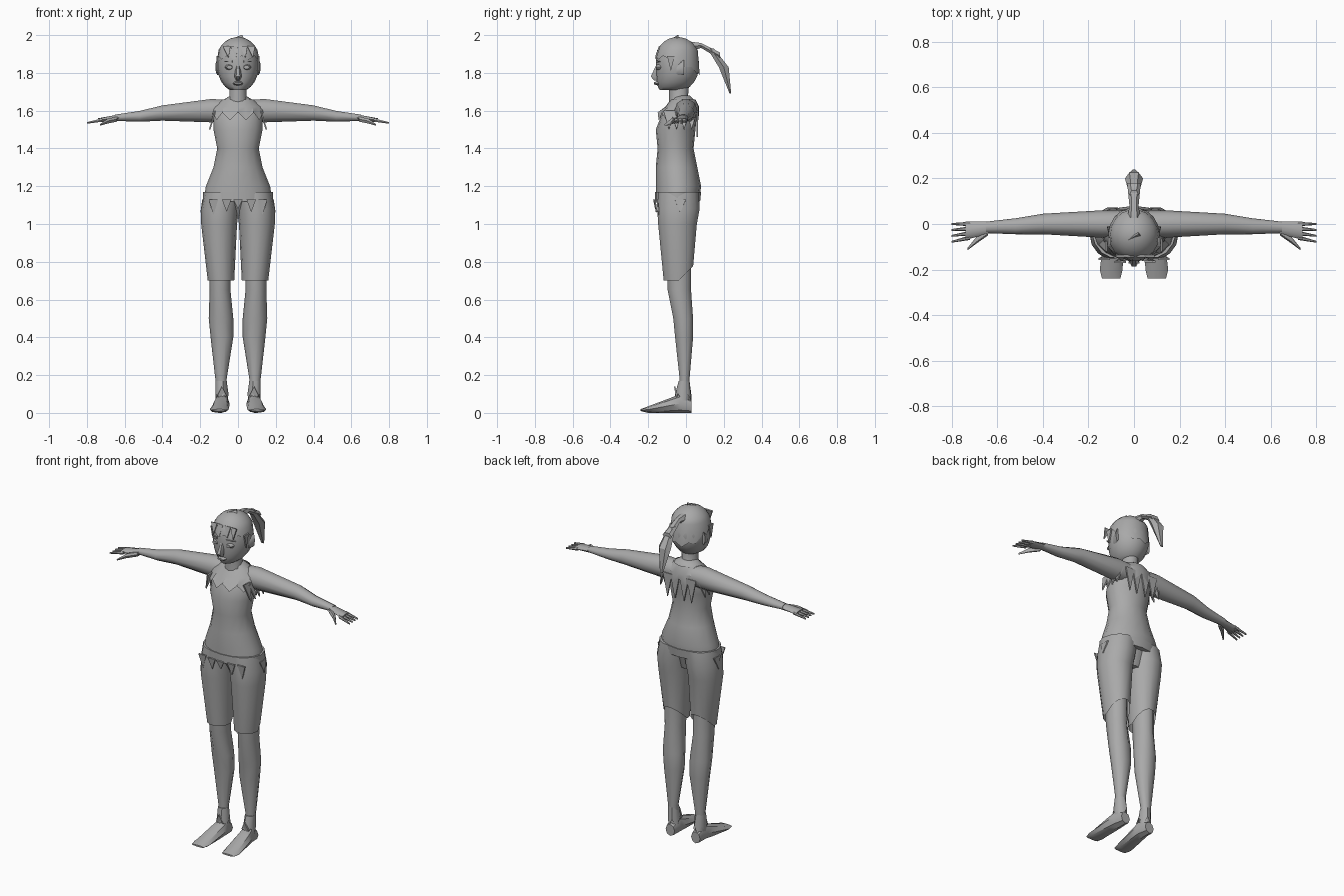
import bpy, bmesh, math
from math import sin, cos, radians
from mathutils import Vector

if "Cube" in bpy.data.objects:
    bpy.data.objects.remove(bpy.data.objects["Cube"], do_unlink=True)

grey = bpy.data.materials.new("plain grey")
grey.use_nodes = True
tone = (.4, .4, .4, 1)
grey.diffuse_color = tone
grey.node_tree.nodes["Principled BSDF"].inputs["Base Color"].default_value = tone


def finish(name, bm, mirror=False, angle=50):
    bmesh.ops.recalc_face_normals(bm, faces=bm.faces)
    mesh = bpy.data.meshes.new(name)
    bm.to_mesh(mesh)
    bm.free()
    obj = bpy.data.objects.new(name, mesh)
    bpy.context.collection.objects.link(obj)
    mesh.materials.append(grey)
    bpy.ops.object.select_all(action='DESELECT')
    obj.select_set(True)
    bpy.context.view_layer.objects.active = obj
    bpy.ops.object.shade_smooth_by_angle(angle=radians(angle))
    if mirror:
        obj.modifiers.new("mirror", 'MIRROR').use_mirror_merge = False


def ring(at, wide, low, high, mid=0):
    """An oval cross-section: middle and half width one way, limits the other."""
    return at, mid, wide, (low + high) / 2, (high - low) / 2


def loft(name, axis, rings, sides=12, mirror=False, edge=None, caps=True, angle=50):
    """Skin oval rings along an axis; edge(point, index) reshapes the first ring."""
    bm = bmesh.new()
    loops = []
    for at, mid, wide, centre, deep in rings:
        loop = []
        for i in range(sides):
            turn = math.tau * i / sides
            a, b = mid + wide * cos(turn), centre + deep * sin(turn)
            p = Vector({'z': (a, b, at), 'x': (at, a, b), 'y': (a, at, b)}[axis])
            if edge and not loops:
                p = edge(p, i)
            loop.append(bm.verts.new(p))
        loops.append(loop)
    for lower, upper in zip(loops, loops[1:]):
        for i in range(sides):
            j = (i + 1) % sides
            bm.faces.new((lower[i], lower[j], upper[j], upper[i]))
    if caps:
        bm.faces.new(loops[-1])
        if not edge:
            bm.faces.new(loops[0])
    finish(name, bm, mirror, angle)


def shard(name, root, side, point, mirror=False):
    """A thin pointed scrap: root centre, half-width vector, offset to the tip."""
    root, side, point = Vector(root), Vector(side), Vector(point)
    normal = side.cross(point).normalized() * .004
    corners = (root - side, root + side, root + point)
    bm = bmesh.new()
    front = [bm.verts.new(p + normal) for p in corners]
    back = [bm.verts.new(p - normal) for p in corners]
    bm.faces.new(front)
    bm.faces.new(back[::-1])
    for i in range(len(corners)):
        bm.faces.new((front[i - 1], front[i], back[i], back[i - 1]))
    finish(name, bm, mirror)


# Head: a ball with a flat face and a jaw that narrows to a forward chin
head = []
for degrees in range(-70, 90, 15):
    rise, girth = sin(radians(degrees)), cos(radians(degrees))
    flat = girth ** (.2 if rise < 0 else .6)
    head.append(ring(at=1.84 + .14 * rise, wide=.11 * girth ** .9,
                     low=-.05 - .11 * flat, high=-.05 + .12 * girth))
loft("head", 'z', head, sides=16)
loft("neck", 'z', [ring(at=1.62, wide=.07, low=-.09, high=.04),
                   ring(at=1.67, wide=.045, low=-.09, high=.01),
                   ring(at=1.78, wide=.045, low=-.09, high=.02)])
loft("nose", 'z', [ring(at=1.76, wide=.01, low=-.17, high=-.14),
                   ring(at=1.78, wide=.02, low=-.19, high=-.14),
                   ring(at=1.84, wide=.01, low=-.16, high=-.14)], sides=6)
loft("lips", 'y', [ring(at=-.17, wide=.02, low=1.74, high=1.75),
                   ring(at=-.14, wide=.03, low=1.73, high=1.76)], sides=8)
loft("eye", 'y', [ring(at=-.16, mid=.045, wide=.015, low=1.82, high=1.84),
                  ring(at=-.13, mid=.045, wide=.025, low=1.81, high=1.85)],
     sides=8, mirror=True)
shard("eyebrow", root=(.03, -.155, 1.86), side=(0, 0, .006), point=(.05, .02, 0), mirror=True)
loft("ear", 'y', [ring(at=-.05, mid=.1, wide=.01, low=1.79, high=1.84),
                  ring(at=-.01, mid=.11, wide=.01, low=1.79, high=1.87)],
     sides=8, mirror=True)


# Hair cap: a dome with a ragged hairline that falls toward the nape
def hairline(p, i):
    nape = max(0, p.y + .07)
    return p - Vector((0, 0, .6 * nape + (.02 if i % 2 else 0)))


dome = []
for degrees in range(10, 90, 15):
    girth = .12 * cos(radians(degrees))
    dome.append(ring(at=1.87 + .12 * sin(radians(degrees)), wide=girth * .95,
                     low=-.045 - girth, high=-.045 + girth))
loft("hair", 'z', dome, sides=18, edge=hairline, angle=35)
for x in (-.06, -.02, .03, .07):
    shard("forelock", root=(x, -.14, 1.94), side=(.02, 0, 0), point=(.01, -.02, -.06))
shard("sidelock", root=(.11, -.08, 1.89), side=(0, .02, 0), point=(0, 0, -.08), mirror=True)
shard("crown_tuft", root=(0, -.06, 1.98), side=(.03, .01, 0), point=(.02, .02, .02))

# Ponytail: a narrow stem and a flared hanging lock
loft("ponytail_stem", 'y', [ring(at=.02, wide=.03, low=1.91, high=1.97),
                           ring(at=.08, wide=.02, low=1.93, high=1.96),
                           ring(at=.18, wide=.03, low=1.87, high=1.91)], sides=6, angle=30)
loft("ponytail_lock", 'z', [ring(at=1.69, wide=.01, low=.23, high=.24),
                           ring(at=1.83, wide=.04, low=.17, high=.23),
                           ring(at=1.93, wide=.02, low=.11, high=.15)], sides=6, angle=30)

# Torso shirt with a rolled hem
loft("shirt", 'z', [ring(at=1.13, wide=.18, low=-.16, high=.07),
                    ring(at=1.2, wide=.17, low=-.16, high=.08),
                    ring(at=1.3, wide=.13, low=-.16, high=.06),
                    ring(at=1.4, wide=.11, low=-.15, high=.04),
                    ring(at=1.5, wide=.13, low=-.16, high=.05),
                    ring(at=1.6, wide=.13, low=-.12, high=.06),
                    ring(at=1.65, wide=.09, low=-.08, high=.05),
                    ring(at=1.68, wide=.04, low=-.07, high=.02)], sides=16)
loft("shirt_hem", 'z', [ring(at=1.12, wide=.185, low=-.165, high=.075),
                        ring(at=1.17, wide=.185, low=-.165, high=.08)], sides=16)


# Leafy collar and torn scraps
def ragged(p, i):
    return p + Vector((0, 0, .02 if i % 2 else -.02))


loft("collar", 'z', [ring(at=1.57, wide=.14, low=-.15, high=.07),
                     ring(at=1.62, wide=.13, low=-.11, high=.07),
                     ring(at=1.66, wide=.08, low=-.08, high=.05)],
     sides=20, edge=ragged, caps=False, angle=30)
for y in (-.09, -.05, -.01, .03):
    shard("sleeve_scrap", root=(.12, y, 1.6), side=(0, .03, 0), point=(.03, 0, -.1), mirror=True)
for x in (.03, .08):
    shard("back_scrap", root=(x, .06, 1.6), side=(.03, 0, 0), point=(0, 0, -.14), mirror=True)
for x in (-.13, -.06, 0, .07, .13):
    shard("hem_scrap", root=(x, x * x - .17, 1.13), side=(.025, 0, 0),
          point=(0, .01, -.05 - abs(x) / 4))
shard("side_scrap", root=(.185, -.03, 1.13), side=(0, .03, 0), point=(.01, 0, -.07), mirror=True)

# Arms and hands
loft("arm", 'x', [ring(at=.06, wide=.06, low=1.54, high=1.66),
                  ring(at=.14, wide=.06, low=1.535, high=1.665),
                  ring(at=.4, wide=.045, low=1.545, high=1.63),
                  ring(at=.52, mid=-.01, wide=.035, low=1.54, high=1.6),
                  ring(at=.65, mid=-.015, wide=.025, low=1.545, high=1.58)],
     sides=10, mirror=True)
loft("palm", 'x', [ring(at=.63, mid=-.015, wide=.025, low=1.545, high=1.58),
                   ring(at=.74, mid=-.03, wide=.04, low=1.54, high=1.56)],
     sides=8, mirror=True)
for k in range(4):
    y = -.02 * k
    loft("finger", 'x', [ring(at=.72, mid=y, wide=.01, low=1.54, high=1.56),
                         ring(at=.8, mid=y * 1.3, wide=.004, low=1.53, high=1.54)],
         sides=6, mirror=True)
loft("thumb", 'x', [ring(at=.64, mid=-.035, wide=.015, low=1.54, high=1.57),
                    ring(at=.69, mid=-.07, wide=.015, low=1.53, high=1.56),
                    ring(at=.73, mid=-.11, wide=.005, low=1.52, high=1.53)],
     sides=6, mirror=True)


# Knee shorts, shorter at the back
def cuff(p, i):
    return p + Vector((0, 0, max(0, p.y + .04)))


loft("shorts_leg", 'z', [ring(at=.7, mid=.09, wide=.07, low=-.12, high=.04),
                         ring(at=1, mid=.1, wide=.095, low=-.15, high=.06),
                         ring(at=1.08, mid=.095, wide=.1, low=-.155, high=.075),
                         ring(at=1.17, mid=.08, wide=.1, low=-.15, high=.07)],
     sides=14, mirror=True, edge=cuff)
loft("shorts_seat", 'z', [ring(at=1.03, wide=.05, low=-.07, high=.02),
                          ring(at=1.16, wide=.17, low=-.15, high=.06)])

# Lower legs
loft("lower_leg", 'z', [ring(at=.06, mid=.085, wide=.03, low=-.04, high=.02),
                        ring(at=.18, mid=.09, wide=.03, low=-.035, high=.02),
                        ring(at=.4, mid=.085, wide=.06, low=-.06, high=.04),
                        ring(at=.5, mid=.09, wide=.065, low=-.07, high=.04),
                        ring(at=.65, mid=.095, wide=.055, low=-.1, high=.03),
                        ring(at=.85, mid=.095, wide=.06, low=-.11, high=.03)],
     sides=10, mirror=True)

# Shoes with flat wide toes and ragged ankle wraps
loft("shoe", 'y', [ring(at=.03, mid=.085, wide=.03, low=0, high=.07),
                   ring(at=-.03, mid=.085, wide=.04, low=0, high=.1),
                   ring(at=-.08, mid=.09, wide=.045, low=0, high=.08),
                   ring(at=-.2, mid=.1, wide=.05, low=0, high=.035),
                   ring(at=-.24, mid=.1, wide=.04, low=.01, high=.02)],
     sides=8, mirror=True, angle=40)
loft("ankle_wrap", 'z', [ring(at=.08, mid=.085, wide=.035, low=-.06, high=.03),
                         ring(at=.17, mid=.09, wide=.03, low=-.04, high=.02)],
     sides=10, mirror=True, edge=ragged)
shard("shoe_tongue", root=(.085, -.05, .09), side=(.025, 0, 0), point=(0, -.01, .05), mirror=True)
